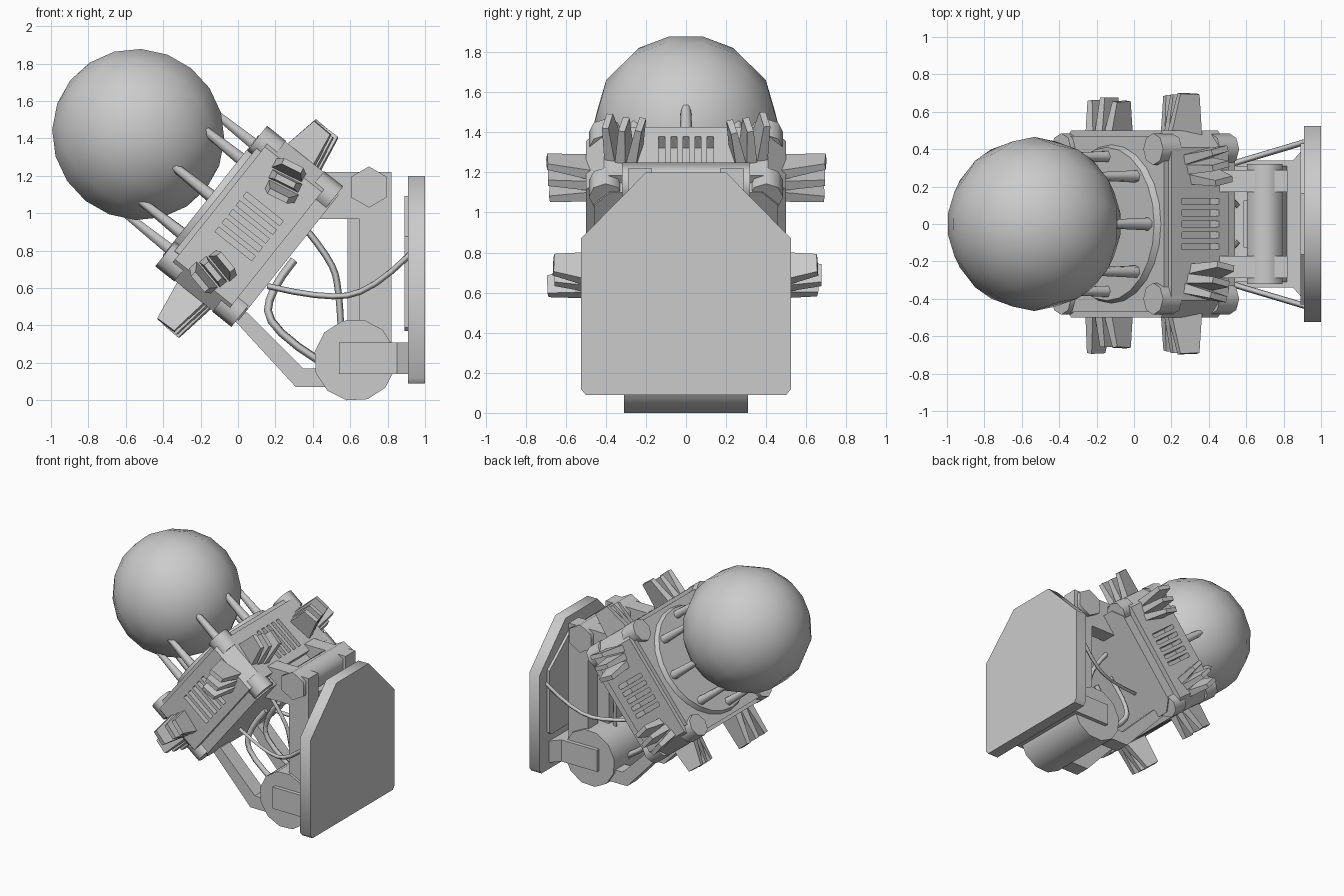
import bpy, bmesh, math, random
from mathutils import Matrix, Vector

if "Cube" in bpy.data.objects:
    bpy.data.objects.remove(bpy.data.objects["Cube"])

random.seed(4)
# Tilted lamp frame: local x runs up the body, local z points at the globe
TILT = Matrix.Translation((0.06, 0, 0.93)) @ Matrix.Rotation(math.radians(-51.5), 4, 'Y')
I = Matrix.Identity(4)
T = Matrix.Translation


def finish(name, bm, mat=I, angle=35):
    bmesh.ops.recalc_face_normals(bm, faces=bm.faces)
    me = bpy.data.meshes.new(name)
    bm.to_mesh(me)
    bm.free()
    me.transform(mat)
    ob = bpy.data.objects.new(name, me)
    bpy.context.collection.objects.link(ob)
    if angle:
        bpy.ops.object.select_all(action='DESELECT')
        bpy.context.view_layer.objects.active = ob
        ob.select_set(True)
        bpy.ops.object.shade_smooth_by_angle(angle=math.radians(angle))
    return ob


def add_box(bm, mat, size, taper=(1, 1)):
    verts = bmesh.ops.create_cube(bm, size=1)['verts']
    for v in verts:
        t = taper if v.co.z > 0 else (1, 1)
        v.co = mat @ Vector((v.co.x * size[0] * t[0], v.co.y * size[1] * t[1], v.co.z * size[2]))


def add_cyl(bm, mat, r1, r2, depth, n):
    bmesh.ops.create_cone(bm, cap_ends=True, segments=n, radius1=r1, radius2=r2, depth=depth, matrix=mat)


def prism(bm, pts, d):
    """Extrude a closed 3D outline along vector d."""
    bottom = [bm.verts.new(p) for p in pts]
    top = [bm.verts.new(Vector(p) + Vector(d)) for p in pts]
    bm.faces.new(bottom)
    bm.faces.new(top)
    for i in range(len(pts)):
        j = (i + 1) % len(pts)
        bm.faces.new((bottom[i], bottom[j], top[j], top[i]))


def chamfered(hx, hy, c, z):
    return [(hx - c, -hy, z), (hx, -hy + c, z), (hx, hy - c, z), (hx - c, hy, z),
            (-hx + c, hy, z), (-hx, hy - c, z), (-hx, -hy + c, z), (-hx + c, -hy, z)]


def tube(name, pts, r):
    cu = bpy.data.curves.new(name, 'CURVE')
    cu.dimensions = '3D'
    cu.bevel_depth = r
    cu.bevel_resolution = 0
    cu.resolution_u = 3
    cu.use_fill_caps = True
    s = cu.splines.new('NURBS')
    s.points.add(len(pts) - 1)
    for p, co in zip(s.points, pts):
        p.co = (*co, 1)
    s.order_u = 3
    s.use_endpoint_u = True
    ob = bpy.data.objects.new(name, cu)
    bpy.context.collection.objects.link(ob)


# Globe
bm = bmesh.new()
bmesh.ops.create_uvsphere(bm, u_segments=14, v_segments=10, radius=0.465)
finish("globe", bm, TILT @ T((0.015, 0, 0.77)), 45)

# Lamp housing with vent slots cut in all four sides
bm = bmesh.new()
prism(bm, chamfered(0.475, 0.5, 0.09, -0.19), (0, 0, 0.39))
housing = finish("housing", bm, TILT, 0)
bm = bmesh.new()
for k in range(4):
    R = Matrix.Rotation(k * math.pi / 2, 4, 'Z')
    for i in range(-2, 3):
        add_box(bm, R @ T((0.48, i * 0.06, 0)), (0.16, 0.032, 0.25))
cutter = finish("vent_cutter", bm, TILT, 0)
cutter.hide_render = True
mod = housing.modifiers.new("vents", 'BOOLEAN')
mod.object = cutter
mod.operation = 'DIFFERENCE'
mod.solver = 'EXACT'
bpy.context.view_layer.objects.active = housing
bpy.ops.object.modifier_apply(modifier="vents")
bpy.data.objects.remove(cutter)

# Rear and front flanges, lens rim
bm = bmesh.new()
prism(bm, chamfered(0.43, 0.46, 0.08, -0.27), (0, 0, 0.09))
finish("rear_flange", bm, TILT, 0)
bm = bmesh.new()
prism(bm, chamfered(0.45, 0.47, 0.1, 0.19), (0, 0, 0.04))
finish("front_flange", bm, TILT, 0)
bm = bmesh.new()
add_cyl(bm, T((0, 0, 0.24)), 0.43, 0.41, 0.05, 24)
finish("lens_rim", bm, TILT)

# Corner lugs on the front and rear edges
bm = bmesh.new()
for sx in (-1, 1):
    for sy in (-1, 1):
        for z in (-0.195, 0.195):
            add_cyl(bm, T((sx * 0.395, sy * 0.4, z)), 0.085, 0.085, 0.13, 8)
finish("corner_lugs", bm, TILT, 50)

# Rods that hold the globe
bm = bmesh.new()
for k in range(8):
    R = Matrix.Rotation(k * math.pi / 4, 4, 'Z')
    add_cyl(bm, R @ T((0.36, 0, 0.39)), 0.036, 0.022, 0.34, 6)
finish("globe_rods", bm, TILT, 65)

# Fanned fin clusters, two on each side of the housing
bm = bmesh.new()
for k in range(4):
    R = Matrix.Rotation(k * math.pi / 2, 4, 'Z')
    for s in (-1, 1):
        for j in (-1, 0, 1):
            h = random.uniform(0.19, 0.25)
            M = (R @ T((0.455, s * 0.31 + j * 0.05, j * s * 0.02))
                 @ Matrix.Rotation(math.radians(90), 4, 'Y')
                 @ Matrix.Rotation(math.radians(-9 * j), 4, 'X')
                 @ Matrix.Rotation(math.radians(12 * s), 4, 'Z') @ T((0, 0, h / 2)))
            add_box(bm, M, (0.19, 0.055, h), (0.6, 0.6))
finish("fin_clusters", bm, TILT, 0)

RX = Matrix.Rotation(math.pi / 2, 4, 'X')
for s, side in ((-1, "front"), (1, "back")):
    # Yoke: upper arm, post and lower strut
    y = s * 0.23 - 0.06
    bm = bmesh.new()
    prism(bm, [(x, y, z) for x, z in ((0.36, 1.22), (0.82, 1.22), (0.82, 0.2), (0.65, 0.2),
                                      (0.65, 0.97), (0.36, 0.97))], (0, 0.12, 0))
    finish(side + "_yoke_arm", bm, I, 0)
    bm = bmesh.new()
    prism(bm, [(x, y, z) for x, z in ((-0.04, 0.45), (0.31, 0.07), (0.6, 0.07), (0.6, 0.17),
                                      (0.35, 0.17), (0.05, 0.47))], (0, 0.12, 0))
    finish(side + "_lower_strut", bm, I, 0)
    # Hanging cables
    tube(side + "_plate_cable", [(0.92, s * 0.44, 0.78), (0.72, s * 0.38, 0.58),
                                 (0.45, s * 0.3, 0.54), (0.16, s * 0.2, 0.61)], 0.016)
    tube(side + "_upper_cable", [(0.36, s * 0.13, 0.92), (0.5, s * 0.13, 0.75),
                                 (0.54, s * 0.12, 0.6), (0.55, s * 0.1, 0.4)], 0.018)
    tube(side + "_lower_cable", [(0.3, s * 0.08, 0.75), (0.16, s * 0.1, 0.58),
                                 (0.16, s * 0.12, 0.38), (0.45, s * 0.12, 0.2)], 0.022)

# Upper pivot, lower drum and rear spine between the yoke arms
bm = bmesh.new()
add_cyl(bm, T((0.7, 0, 1.14)) @ RX, 0.11, 0.11, 0.64, 6)
finish("upper_pivot", bm, I, 65)
bm = bmesh.new()
add_cyl(bm, T((0.625, 0, 0.22)) @ RX @ Matrix.Rotation(math.pi / 10, 4, 'Z'), 0.22, 0.22, 0.62, 12)
zmin = min(v.co.z for v in bm.verts)
bmesh.ops.translate(bm, vec=(0, 0, -zmin), verts=bm.verts)
finish("lower_drum", bm, I, 40)
bm = bmesh.new()
add_box(bm, T((0.66, 0, 0.65)), (0.15, 0.25, 0.7))
finish("yoke_spine", bm, I, 0)

# Flared bracket joining the drum to the wall plate
bm = bmesh.new()
prism(bm, [(0.54, -0.34, 0.14), (0.85, -0.34, 0.14), (0.93, -0.43, 0.14), (0.93, 0.43, 0.14),
           (0.85, 0.34, 0.14), (0.54, 0.34, 0.14)], (0, 0, 0.17))
finish("plate_bracket", bm, I, 0)

# Wall plate with chamfered upper corners and a thin inner backing
outline = ((-0.5, 0.09), (0.5, 0.09), (0.525, 0.12), (0.525, 0.87), (0.2, 1.2),
           (-0.2, 1.2), (-0.525, 0.87), (-0.525, 0.12))
bm = bmesh.new()
prism(bm, [(0.91, y, z) for y, z in outline], (0.09, 0, 0))
finish("wall_plate", bm, I, 50)
bm = bmesh.new()
prism(bm, [(0.89, y * 0.82, 0.37 + (z - 0.09) * 0.65) for y, z in outline], (0.03, 0, 0))
finish("plate_backing", bm, I, 0)
